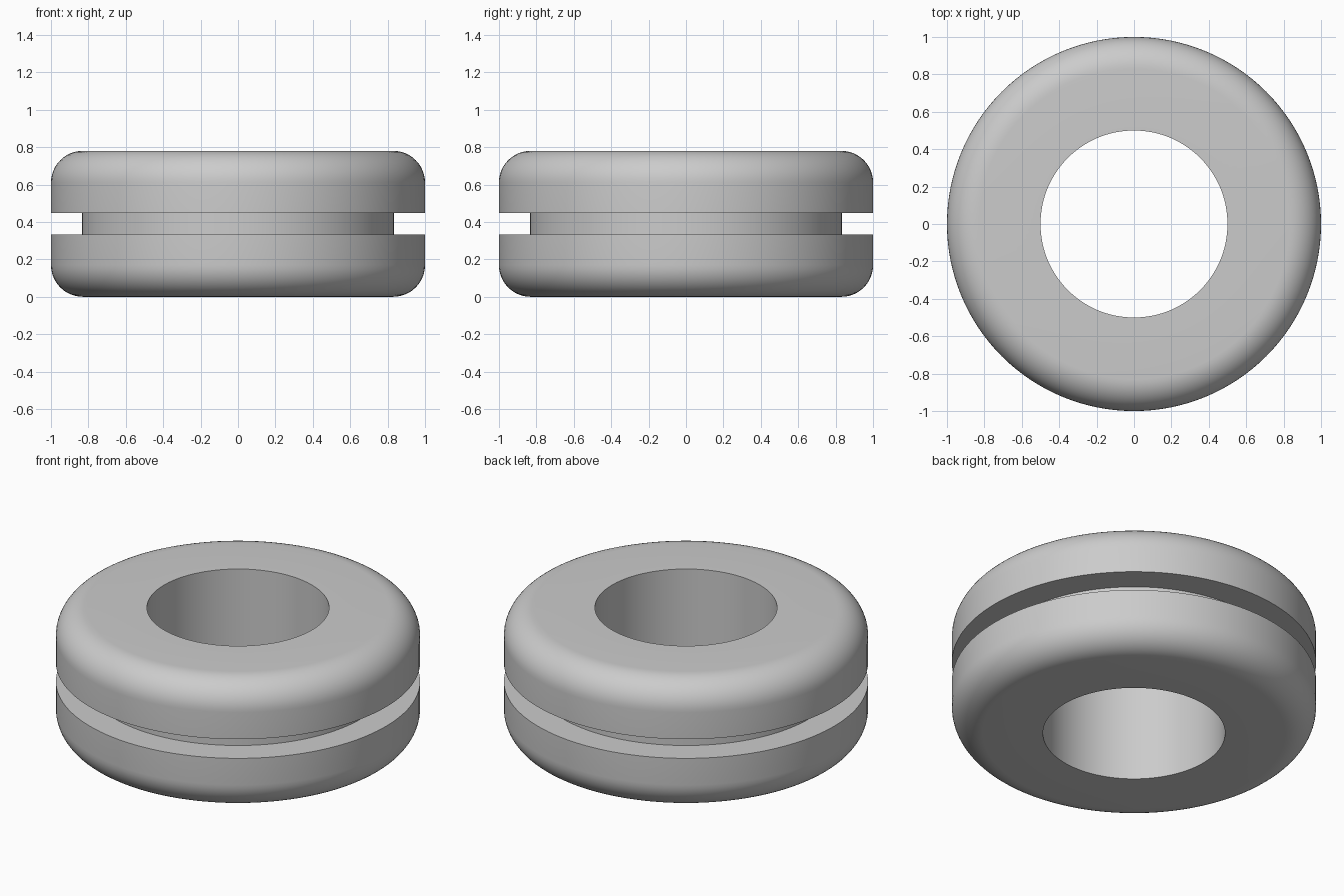
import bpy
import bmesh
from math import cos, sin, pi, radians

cube = bpy.data.objects.get("Cube")
if cube:
    bpy.data.objects.remove(cube, do_unlink=True)

SEGMENTS = 128
FILLET_STEPS = 12
HEIGHT = 0.78
OUTER, GROOVE, BORE = 1.0, 0.833, 0.5
GROOVE_HALF = 0.058
FILLET = 0.17

# Single rubber colour
rubber = bpy.data.materials.new("light_grey_rubber")
rubber.use_nodes = True
colour = (0.6, 0.6, 0.6, 1)
rubber.diffuse_color = colour
rubber.node_tree.nodes["Principled BSDF"].inputs["Base Color"].default_value = colour

# Lower half of the section: bore, rounded outer rim, groove wall
mid = HEIGHT / 2
lower = [(BORE, 0)]
for i in range(FILLET_STEPS + 1):
    a = -pi / 2 + pi / 2 * i / FILLET_STEPS
    lower.append((OUTER - FILLET + FILLET * cos(a), FILLET + FILLET * sin(a)))
lower += [(OUTER, mid - GROOVE_HALF), (GROOVE, mid - GROOVE_HALF)]

# Mirror the section to get the upper half
section = lower + [(r, HEIGHT - z) for r, z in reversed(lower)]

# Revolve the closed section into the ring
bm = bmesh.new()
rings = []
for s in range(SEGMENTS):
    a = 2 * pi * s / SEGMENTS
    rings.append([bm.verts.new((r * cos(a), r * sin(a), z)) for r, z in section])
for s, ring in enumerate(rings):
    following = rings[(s + 1) % SEGMENTS]
    for i in range(len(section)):
        j = (i + 1) % len(section)
        bm.faces.new((ring[i], following[i], following[j], ring[j]))
bmesh.ops.recalc_face_normals(bm, faces=bm.faces)

mesh = bpy.data.meshes.new("grooved_ring")
bm.to_mesh(mesh)
bm.free()
mesh.materials.append(rubber)
grommet = bpy.data.objects.new("grooved_ring", mesh)
bpy.context.collection.objects.link(grommet)

# Smooth curved walls, crisp groove and bore edges
bpy.ops.object.select_all(action="DESELECT")
grommet.select_set(True)
bpy.context.view_layer.objects.active = grommet
bpy.ops.object.shade_smooth_by_angle(angle=radians(30))
